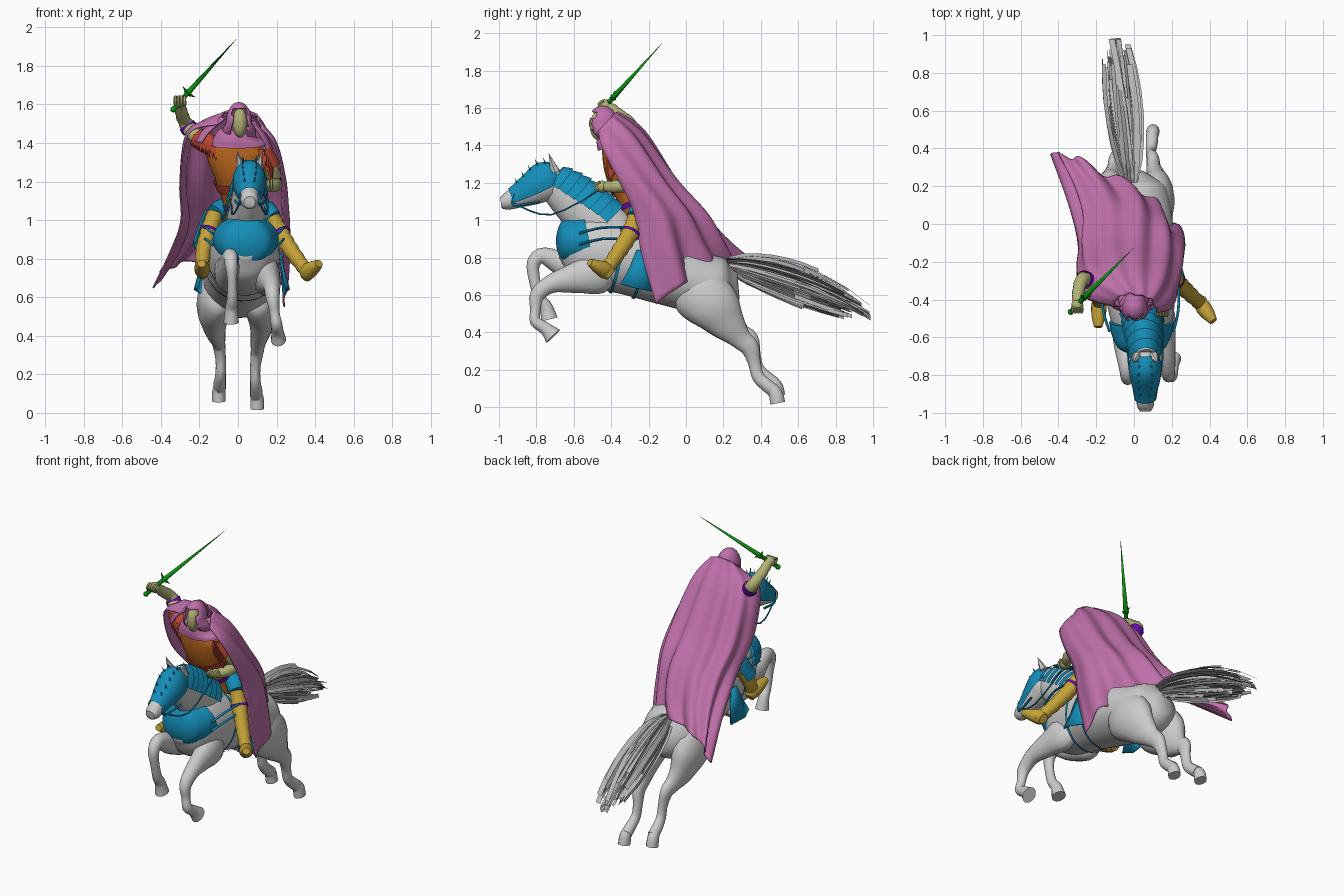
import bpy, bmesh, math, random
from mathutils import Vector, Matrix

random.seed(4)
cube = bpy.data.objects.get("Cube")
if cube:
    bpy.data.objects.remove(cube, do_unlink=True)
PI = math.pi
RING = (0, 2 * PI)
parts = []


def material(name, r, g, b):
    mat = bpy.data.materials.new(name)
    mat.use_nodes = True
    mat.diffuse_color = (r, g, b, 1)
    mat.node_tree.nodes["Principled BSDF"].inputs["Base Color"].default_value = (r, g, b, 1)
    return mat


COAT = material("pale grey coat", .6, .6, .6)
HAIR = material("grey hair", .48, .48, .48)
BLUE = material("blue armour", .007, .27, .48)
PINK = material("pink cloth", .52, .16, .4)
GOLD = material("yellow boots", .55, .36, .04)
ORANGE = material("orange tunic", .52, .14, .015)
RED = material("red leather", .48, .06, .03)
SKIN = material("khaki skin", .44, .44, .18)
GREEN = material("green blade", .003, .3, .005)
PURPLE = material("purple trim", .13, .003, .42)


def finish(name, bm, mat):
    mesh = bpy.data.meshes.new(name)
    bmesh.ops.recalc_face_normals(bm, faces=bm.faces)
    bm.to_mesh(mesh)
    bm.free()
    obj = bpy.data.objects.new(name, mesh)
    bpy.context.collection.objects.link(obj)
    mesh.materials.append(mat)
    parts.append(obj)
    return obj


def sample(pts, t):
    """Smooth curve through tuples of any length."""
    f = min(max(t, 0), 1) * (len(pts) - 1)
    i = min(int(f), len(pts) - 2)
    u = f - i
    near = [pts[min(max(k, 0), len(pts) - 1)] for k in (i - 1, i, i + 1, i + 2)]
    return [.5 * (2 * q + (r - p) * u + (2 * p - 5 * q + 4 * r - s) * u * u + (3 * q - p - 3 * r + s) * u ** 3)
            for p, q, r, s in zip(*near)]


def grid(bm, rows, closed=False):
    verts = [[bm.verts.new(p) for p in row] for row in rows]
    n = len(rows[0])
    for a, b in zip(verts, verts[1:]):
        for j in range(n if closed else n - 1):
            k = (j + 1) % n
            bm.faces.new((a[j], a[k], b[k], b[j]))
    return verts


def loft(name, pts, mat, span=(0, 1), grow=(0, 0), arc=None, steps=None, n=16, ridge=0):
    """Tube (or open shell) through (x, y, z, half width, half height)."""
    steps = steps or (len(pts) - 1) * 4
    rows = []
    for i in range(steps + 1):
        t = span[0] + (span[1] - span[0]) * i / steps
        x, y, z, w, h = sample(pts, t)
        ahead, back = sample(pts, t + .01), sample(pts, t - .01)
        d = (Vector(ahead[:3]) - Vector(back[:3])).normalized()
        side = Vector((1, 0, 0))
        side = (side - d * side.dot(d)).normalized()
        up = d.cross(side)
        extra = grow[0] + (grow[1] - grow[0]) * i / steps
        k = 1 + ridge * (-1) ** i
        a0, a1 = arc or (0, 2 * PI * (n - 1) / n)
        angles = [a0 + (a1 - a0) * j / (n - 1) for j in range(n)]
        rows.append([Vector((x, y, z)) + side * math.cos(a) * (max(w, .002) * k + extra)
                     + up * math.sin(a) * (max(h, .002) * k + extra) for a in angles])
    bm = bmesh.new()
    verts = grid(bm, rows, arc is None)
    if arc is None:
        bm.faces.new(verts[0])
        bm.faces.new(verts[-1])
    return finish(name, bm, mat)


def rod(name, pts, radius, mat, n=8):
    return loft(name, [(*p, radius, radius) for p in pts], mat, n=n)


def ball(name, centre, size, mat):
    bm = bmesh.new()
    bmesh.ops.create_uvsphere(bm, u_segments=16, v_segments=10, radius=1)
    bmesh.ops.transform(bm, matrix=Matrix.LocRotScale(Vector(centre), None, Vector(size)), verts=bm.verts)
    return finish(name, bm, mat)


def spike(name, base, tip, radius, mat, n=6):
    base, tip = Vector(base), Vector(tip)
    d = tip - base
    bm = bmesh.new()
    bmesh.ops.create_cone(bm, cap_ends=True, segments=n, radius1=radius, radius2=0, depth=d.length)
    turn = Matrix.Translation((base + tip) / 2) @ d.to_track_quat('Z', 'Y').to_matrix().to_4x4()
    bmesh.ops.transform(bm, matrix=turn, verts=bm.verts)
    return finish(name, bm, mat)


# Horse: trunk, neck and head
trunk = [(0, .28, .65, .05, .07), (0, .2, .645, .16, .15), (.01, .06, .67, .19, .165), (.02, -.12, .74, .19, .19),
         (.03, -.3, .8, .19, .2), (.04, -.48, .84, .17, .2), (.04, -.6, .87, .13, .16), (.04, -.67, .88, .06, .08)]
neck = [(.04, -.38, .9, .12, .15), (.045, -.5, 1.02, .1, .14), (.05, -.61, 1.12, .08, .125), (.06, -.72, 1.21, .06, .09)]
head = [(.06, -.67, 1.23, .04, .05), (.06, -.74, 1.21, .075, .1), (.06, -.82, 1.165, .07, .085),
        (.06, -.9, 1.125, .05, .06), (.06, -.96, 1.1, .045, .045), (.06, -.99, 1.095, .03, .028)]
loft("horse_trunk", trunk, COAT, n=24)
loft("horse_neck", neck, COAT)
loft("horse_head", head, COAT)
for s in (-1, 1):
    spike("horse_ear", (.06 + s * .045, -.7, 1.26), (.06 + s * .065, -.735, 1.36), .028, COAT)

# Horse: hind legs with hooves
for s, lift in ((-1, .04), (1, 0)):
    loft("hind_leg", [(s * .07, -.04, .68, .02, .03), (s * .1, .03, .64, .09, .14), (s * .125, .14, .55, .09, .145),
                      (s * .12, .22, .45, .06, .1), (s * .105, .29, .37 + lift / 2, .04, .06),
                      (s * .1, .34, .32 + lift, .034, .05), (s * .09, .365, .24 + lift, .027, .034),
                      (s * .09, .385, .165 + lift, .027, .033), (s * .095, .435, .115 + lift, .032, .035),
                      (s * .095, .475, .085 + lift, .032, .035)], COAT)
    loft("hind_hoof", [(s * .095, .455, .105 + lift, .03, .03), (s * .1, .48, .07 + lift, .034, .038),
                       (s * .1, .49, .022 + lift, .036, .04)], COAT, n=12)

# Horse: folded right foreleg and reaching left foreleg
loft("right_foreleg", [(-.03, -.38, .74, .02, .03), (-.05, -.46, .73, .07, .11), (-.05, -.62, .75, .06, .075),
                       (-.04, -.76, .81, .04, .045), (-.035, -.815, .77, .034, .036), (-.03, -.81, .68, .025, .03),
                       (-.03, -.785, .59, .028, .03), (-.035, -.75, .54, .032, .034), (-.035, -.73, .47, .04, .045)], COAT)
loft("left_foreleg", [(.1, -.36, .74, .02, .03), (.14, -.46, .72, .07, .11), (.16, -.6, .69, .06, .08),
                      (.175, -.72, .66, .045, .05), (.18, -.795, .6, .036, .04), (.19, -.805, .52, .026, .028),
                      (.2, -.805, .46, .03, .03), (.205, -.75, .42, .032, .034), (.21, -.71, .38, .04, .05)], COAT)

# Tail: many thin straight-cut locks, the lower ones shorter
bm = bmesh.new()
for i in range(110):
    a, r = random.uniform(0, 2 * PI), random.uniform(.2, 1)
    end = random.uniform(.5, .93) + .08 * math.sin(a)
    wide = random.uniform(.008, .02)
    twist = random.uniform(0, PI)
    across = Vector((math.cos(twist), 0, math.sin(twist))) * wide
    stray = Vector((random.uniform(-.03, .03), 0, random.uniform(-.03, .03)))
    rows = []
    for k in range(7):
        t = end * k / 6
        spread = .03 + .075 * math.sin(PI * min(t, 1)) ** .7
        p = Vector((-.02 - .08 * t + math.cos(a) * r * spread * .9, .22 + .77 * t,
                    .76 - .19 * t - .09 * t * t + math.sin(a) * r * spread * 1.1)) + stray * t
        rows.append([p - across, p + across])
    grid(bm, rows)
finish("horse_tail", bm, HAIR)

# Horse armour: face plate, overlapping neck plates, chest plate, spikes
loft("face_plate", head, BLUE, (.06, .68), (.012, .008), (-.35, PI + .35), 8)
for i in range(7):
    t = .2 + i * .11
    loft("neck_plate", neck, BLUE, (t, t + .13), (.022, .008), (.2 - .05 * i, PI - .2 + .05 * i), 2)
loft("chest_plate", [(.04, -.52, .9, .172, .13), (.04, -.57, .89, .163, .13), (.04, -.62, .89, .145, .125),
                     (.04, -.665, .89, .115, .105), (.04, -.69, .89, .05, .045), (.04, -.695, .89, .002, .002)], BLUE, n=24)
for line, first, count, size in ((head, .15, 5, .1), (neck, .45, 6, .085)):
    for i in range(count):
        x, y, z, w, h = sample(line, first + i * size)
        for s in (-.4, .4):
            spike("armour_spike", (x + s * w, y - h * .3, z + h * .85), (x + s * w * 1.4, y - h * .5, z + h + .03), .007, BLUE, 5)

# Harness: girths, side straps, bridle and reins
for t in (.5, .61):
    loft("girth_strap", trunk, BLUE, (t, t + .013), (.008, .008), RING, 2, n=28)
for s in (-1, 1):
    for z in (.9, .96):
        rod("side_strap", [(.04 + s * .17, -.57, z - .03), (.035 + s * .2, -.45, z), (.03 + s * .205, -.3, z)], .007, BLUE)
    rod("rein", [(.06 + s * .05, -.92, 1.09), (.06 + s * .09, -.72, 1.03), (.06 + s * .09, -.45, 1.17)], .005, BLUE, 6)
    rod("bridle", [(.06 + s * .05, -.92, 1.14), (.06 + s * .052, -.92, 1.08), (.06 + s * .075, -.78, 1.1)], .007, BLUE, 6)

# Saddle and hanging cloth
loft("saddle", trunk, BLUE, (.48, .6), (.02, .02), (.95, PI - .95), 4)
for s in (-1, 1):
    bm = bmesh.new()
    grid(bm, [[(.02 + s * .2, -.265, .84), (.02 + s * .205, -.24, .84), (.02 + s * .205, -.21, .84)],
              [(.02 + s * .215, -.3, .75), (.02 + s * .22, -.25, .75), (.02 + s * .21, -.19, .75)],
              [(.02 + s * .23, -.35, .66), (.02 + s * .25, -.28, .64), (.02 + s * .22, -.18, .62)]])
    finish("saddle_cloth", bm, BLUE).modifiers.new("thickness", 'SOLIDIFY').thickness = .01

# Rider: torso, belt and waist trim
torso = [(.03, -.22, .95, .11, .09), (.02, -.28, 1.1, .1, .08), (.0, -.34, 1.25, .13, .09),
         (-.01, -.37, 1.36, .15, .08), (0, -.39, 1.43, .08, .06)]
loft("tunic", torso, ORANGE)
loft("belt", torso, RED, (.36, .44), (.01, .014), RING, 2)
loft("waist_trim", torso, PURPLE, (.21, .25), (.01, .01), RING, 2)

# Rider: raised right arm, lowered left arm
right_arm = [(-.12, -.37, 1.38, .045, .045), (-.21, -.33, 1.43, .042, .042), (-.27, -.29, 1.5, .036, .036),
             (-.295, -.36, 1.565, .032, .032), (-.3, -.42, 1.615, .026, .026)]
left_arm = [(.12, -.37, 1.36, .045, .045), (.165, -.35, 1.28, .042, .042), (.195, -.31, 1.2, .036, .036),
            (.185, -.38, 1.18, .034, .034), (.15, -.44, 1.18, .026, .026)]
for side, arm in (("right", right_arm), ("left", left_arm)):
    loft(side + "_arm", arm, SKIN, ridge=.05)
    loft(side + "_shoulder_guard", arm, RED, (0, .25), (.008, .012), RING, 4)
    loft(side + "_elbow_band", arm, PURPLE, (.4, .48), (.008, .008), RING, 2)
    x, y, z = arm[-1][:3]
    ball(side + "_hand", (x, y - .01, z), (.032, .034, .032), SKIN)
    for i in range(6):
        p = Vector(sample(arm, .02 + i * .05)[:3])
        spike("shoulder_tatter", p + Vector((0, -.04, .01)), p + Vector((.01, -.06, -.08)), .02, RED, 4)
    for i in range(4):
        rod(side + "_finger", [(x - .024 + i * .016, y - .02, z + .025), (x - .026 + i * .016, y - .045, z + .008),
                               (x - .024 + i * .016, y - .032, z - .018)], .009, SKIN, 6)

# Sword
hilt, guard, tip = Vector((-.335, -.465, 1.575)), Vector((-.265, -.39, 1.655)), Vector((.005, -.12, 1.955))
along = (tip - hilt).normalized()
rod("sword_grip", [hilt, (hilt + guard) / 2, guard], .013, GREEN)
ball("sword_pommel", hilt, (.016, .016, .016), GREEN)
cross = along.cross(Vector((0, 1, 0))).normalized()
for s in (-1, 1):
    spike("sword_guard", guard - cross * s * .01, guard + cross * s * .045 + along * .02, .016, GREEN)
spike("sword_blade", guard, tip, .015, GREEN, 8)

# Rider: legs and boots
left_leg = [(.18, -.27, 1.01, .042, .045), (.22, -.3, .93, .045, .046), (.285, -.36, .83, .04, .042), (.36, -.43, .73, .034, .036)]
right_leg = [(-.12, -.29, 1.03, .042, .045), (-.15, -.33, .94, .045, .046), (-.18, -.38, .84, .04, .042), (-.185, -.42, .74, .034, .036)]
for side, s, leg, toe in (("left", 1, left_leg, (.42, -.515, .775)), ("right", -1, right_leg, (-.19, -.545, .775))):
    knee, ankle = leg[0][:3], leg[-1][:3]
    loft(side + "_thigh", [(.03 + s * .05, -.22, 1.02, .06, .06), (.03 + s * .1, -.24, 1.06, .055, .055), (*knee, .05, .05)], BLUE)
    loft(side + "_shin", leg, GOLD, ridge=.06, steps=16)
    loft(side + "_shin_band", leg, PURPLE, (.3, .35), (.008, .008), RING, 2)
    heel = Vector(ankle) + Vector((0, .03, -.025))
    mid = (Vector(ankle) + Vector(toe)) / 2
    loft(side + "_boot", [(*heel, .025, .03), (*ankle, .04, .045), (*mid, .038, .036), (*toe, .022, .02)], GOLD)
loft("right_thigh_guard", right_leg, BLUE, (0, .6), (.015, .02), (PI - .8, PI + .8), 6)

# Head inside an open hood, with a cowl over the shoulders
ball("rider_head", (.01, -.465, 1.505), (.04, .05, .078), SKIN)
bm = bmesh.new()
bmesh.ops.create_uvsphere(bm, u_segments=24, v_segments=16, radius=1)
for v in bm.verts:
    low = max(0, -v.co.z)
    v.co = Vector((.005 + v.co.x * (.068 + .07 * low), -.445 + v.co.y * .085 + .06 * low, 1.505 + v.co.z * .108))
opening = [f for f in bm.faces if f.calc_center_median().y < -.45
           and abs(f.calc_center_median().x - .01) < .042 and f.calc_center_median().z < 1.575]
bmesh.ops.delete(bm, geom=opening, context='FACES')
finish("hood", bm, PINK).modifiers.new("thickness", 'SOLIDIFY').thickness = .008
loft("cowl", [(0, -.4, 1.53, .085, .075), (-.01, -.38, 1.46, .16, .09), (-.02, -.36, 1.39, .205, .1)], PINK,
     arc=(PI - .55, 2 * PI + .55), n=24).modifiers.new("thickness", 'SOLIDIFY').thickness = .008
loft("collar", [(.01, -.41, 1.47, .07, .065), (.0, -.4, 1.43, .12, .08), (0, -.39, 1.395, .15, .085)], PINK, arc=RING, n=24)

# Cape: right edge, middle of back and left edge for each level
levels = [(-.1, -.44, 1.5, .01, -.37, 1.58, .12, -.47, 1.48), (-.26, -.39, 1.45, -.02, -.23, 1.475, .2, -.45, 1.39),
          (-.3, -.27, 1.2, -.02, -.05, 1.21, .245, -.37, 1.23), (-.29, -.1, 1.0, -.02, .1, 1.03, .255, -.28, 1.04),
          (-.34, .12, .84, -.02, .19, .88, .255, -.24, .83), (-.43, .37, .65, -.02, .25, .78, .25, -.16, .55)]
rows = []
for i in range(31):
    v = i / 30
    level = sample(levels, v)
    right, back, left = (Vector(level[k:k + 3]) for k in (0, 3, 6))
    row = []
    for j in range(61):
        u = j / 60
        bulge = max(math.sin(PI * u), 0) ** .7
        p = right.lerp(left, u) + (back - (right + left) / 2) * bulge
        p.x = (right.x + left.x) / 2 - math.cos(PI * u) * (left.x - right.x) / 2
        fold = (.004 + .019 * v) * (math.sin(u * 34 + 3 * v) + .6 * math.sin(u * 19 - 4 * v))
        row.append(p + Vector((-math.cos(PI * u), bulge, .4 * bulge)) * fold)
    rows.append(row)
bm = bmesh.new()
grid(bm, rows)
finish("cape", bm, PINK).modifiers.new("thickness", 'SOLIDIFY').thickness = .008

# Smooth shading with sharp edges kept
bpy.ops.object.select_all(action='DESELECT')
for obj in parts:
    if not obj.name.startswith("horse_tail"):
        obj.select_set(True)
        bpy.context.view_layer.objects.active = obj
bpy.ops.object.shade_smooth_by_angle(angle=math.radians(45))
